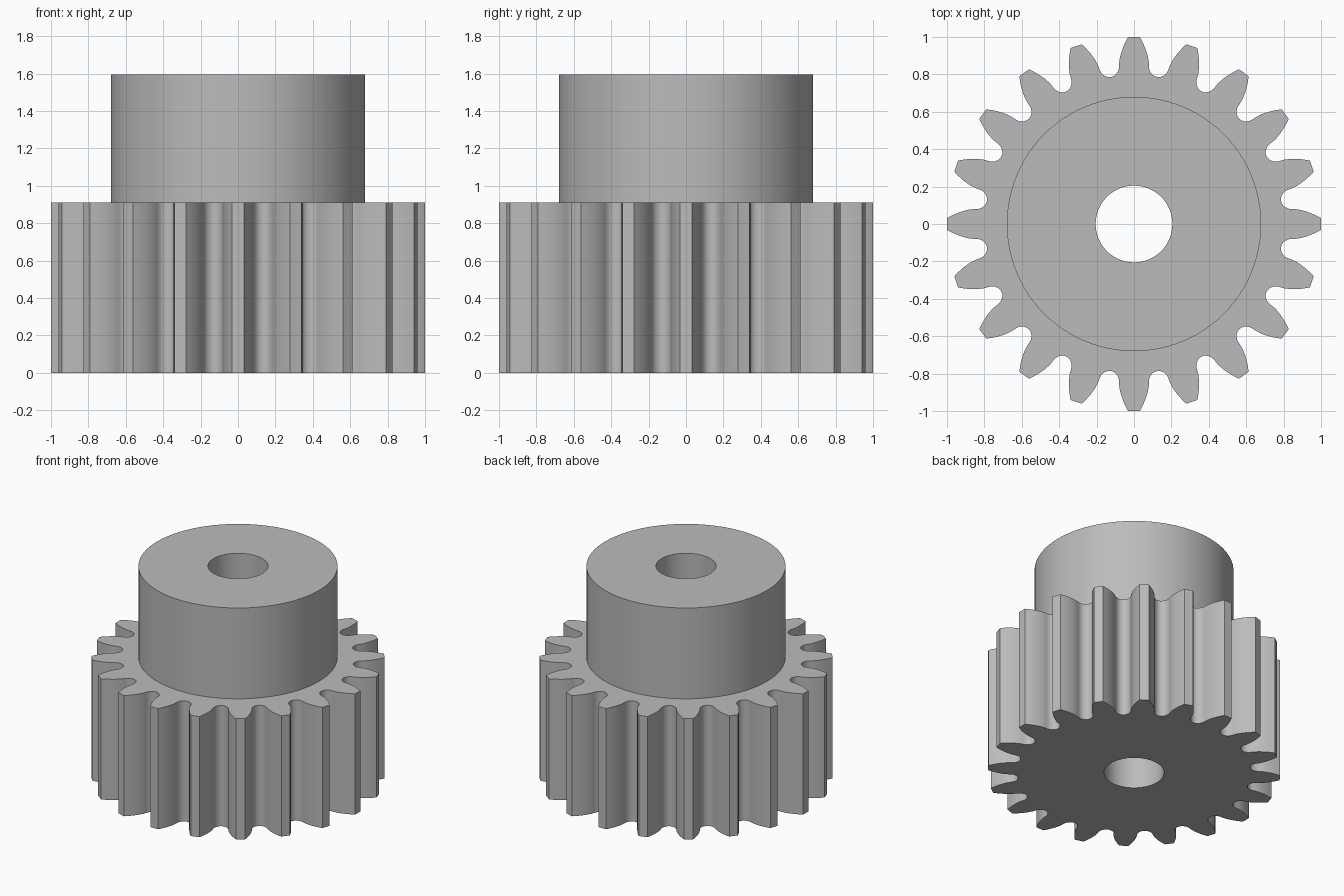
import bpy, bmesh, math

if "Cube" in bpy.data.objects:
    bpy.data.objects.remove(bpy.data.objects["Cube"])

TEETH = 20
MODULE = 2 / (TEETH + 2)
FACE_H, TOTAL_H = 0.91, 1.595
HUB_R, BORE_R = 0.68, 0.205
SEG = 96

steel = bpy.data.materials.new("steel grey")
steel.diffuse_color = (0.5, 0.5, 0.5, 1)
steel.use_nodes = True
steel.node_tree.nodes["Principled BSDF"].inputs["Base Color"].default_value = steel.diffuse_color


def circle(r):
    return [(r * math.cos(2 * math.pi * i / SEG), r * math.sin(2 * math.pi * i / SEG))
            for i in range(SEG)]


def gear_outline():
    """Involute teeth joined by round valleys."""
    pitch_r = MODULE * TEETH / 2
    base_r = pitch_r * math.cos(math.radians(20))
    inv = lambda a: math.tan(a) - a
    half = lambda r: (math.pi / (2 * TEETH) + inv(math.radians(20))
                      - inv(math.acos(min(1, base_r / r))))
    step = 2 * math.pi / TEETH
    flank = [base_r + (1 - base_r) * i / 7 for i in range(8)]
    tooth = [(r, -half(r)) for r in flank] + [(r, half(r)) for r in reversed(flank)]
    # half-round valley between this tooth and the next
    gap = step / 2 - half(base_r)
    depth = base_r - (pitch_r - 1.25 * MODULE)
    for i in range(1, 12):
        t = math.pi * i / 12
        tooth.append((base_r - depth * math.sin(t), step / 2 - gap * math.cos(t)))
    return [(r * math.cos(a + k * step), r * math.sin(a + k * step))
            for k in range(TEETH) for r, a in tooth]


def ring(bm, pts, z):
    vs = [bm.verts.new((x, y, z)) for x, y in pts]
    return [bm.edges.new((vs[i], vs[(i + 1) % len(vs)])) for i in range(len(vs))]


def wall(bm, a, b):
    bmesh.ops.bridge_loops(bm, edges=a + b)


def cap(bm, a, b, up):
    bmesh.ops.triangle_fill(bm, edges=a + b, use_beauty=True, normal=(0, 0, up))


def finish(bm, name):
    # walls: normals outward, except the bore which faces the axis
    for f in bm.faces:
        f.normal_update()
        c = f.calc_center_median()
        if abs(f.normal.z) > 0.5:
            flip = (f.normal.z > 0) != (c.z > 0.01)
        elif c.xy.length < BORE_R + 0.01:
            flip = f.normal.dot(c.xy.to_3d()) > 0
        else:
            flip = False
        if flip:
            f.normal_flip()
    me = bpy.data.meshes.new(name)
    bm.to_mesh(me)
    bm.free()
    me.materials.append(steel)
    ob = bpy.data.objects.new(name, me)
    bpy.context.collection.objects.link(ob)
    bpy.ops.object.select_all(action='DESELECT')
    ob.select_set(True)
    bpy.context.view_layer.objects.active = ob
    bpy.ops.object.shade_smooth_by_angle(angle=math.radians(30))


def orient_wall(bm, faces_before, signed_area_ccw=True):
    """Make the newest wall (built from a counter-clockwise outline) face outward."""
    new = [f for f in bm.faces if f not in faces_before]
    for f in new:
        f.normal_update()
        # the bottom edge must run counter-clockwise, as the outline does
        low = min(f.loops, key=lambda l: l.vert.co.z + l.link_loop_next.vert.co.z)
        i, j = low.vert.index, low.link_loop_next.vert.index
        if j < i and i - j == 1 or j - i > 1:
            f.normal_flip()


# toothed body: bottom, tooth flanks, top up to the hub
bm = bmesh.new()
outline = gear_outline()
low, high = ring(bm, outline, 0), ring(bm, outline, FACE_H)
bm.verts.index_update()
wall(bm, low, high)
orient_wall(bm, set())
cap(bm, low, ring(bm, circle(BORE_R), 0), -1)
cap(bm, high, ring(bm, circle(HUB_R), FACE_H), 1)
finish(bm, "toothed_body")

# hub: outer wall, top face, and the bore running the full height
bm = bmesh.new()
h0, h1 = ring(bm, circle(HUB_R), FACE_H), ring(bm, circle(HUB_R), TOTAL_H)
bm.verts.index_update()
wall(bm, h0, h1)
orient_wall(bm, set())
b0, b1 = ring(bm, circle(BORE_R), 0), ring(bm, circle(BORE_R), TOTAL_H)
wall(bm, b0, b1)
cap(bm, h1, b1, 1)
finish(bm, "hub_with_bore")
